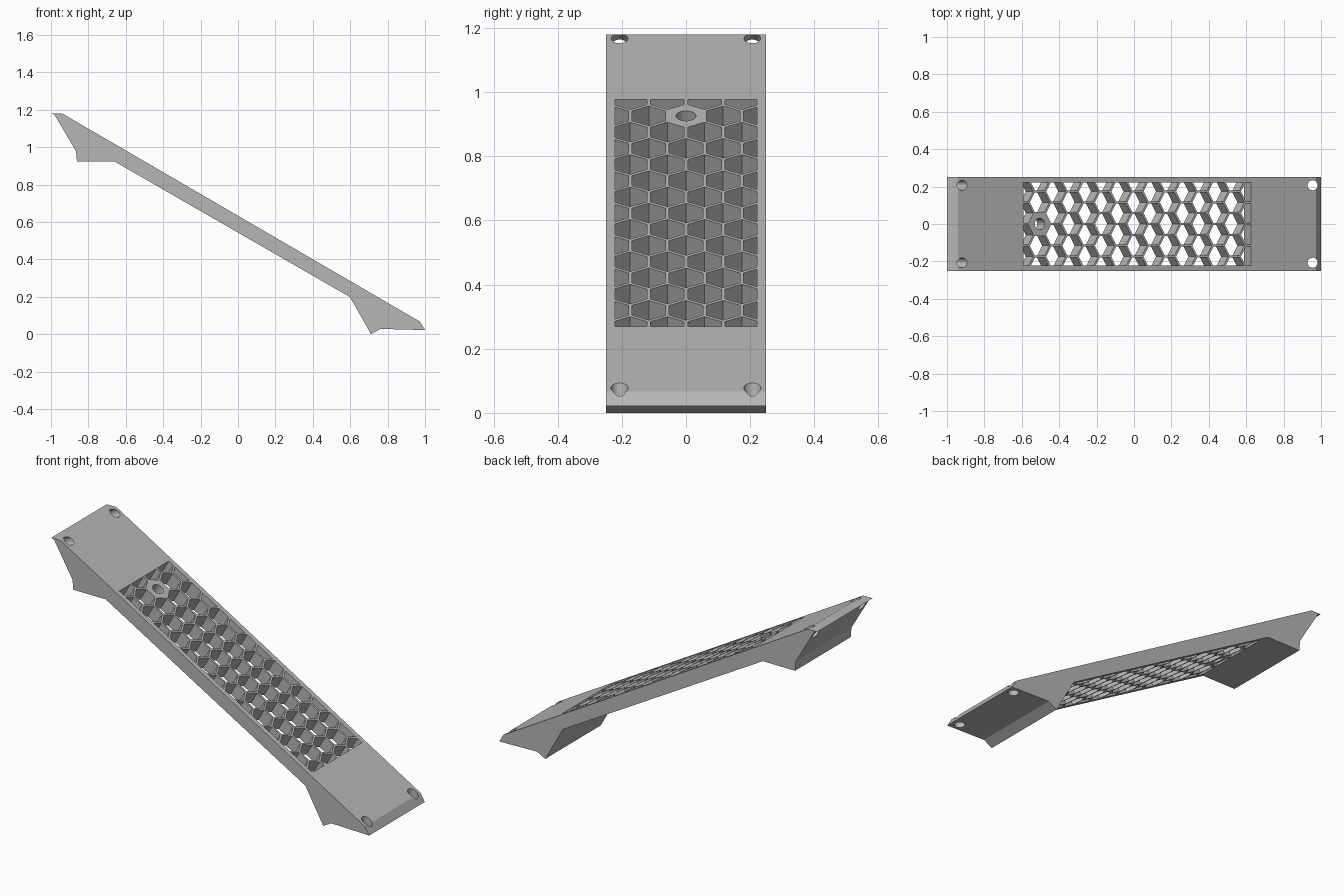
import bpy, bmesh
from math import radians, sin, cos, pi
from mathutils import Matrix, Vector

cube = bpy.data.objects.get("Cube")
if cube:
    bpy.data.objects.remove(cube, do_unlink=True)

HALF_WIDTH = 0.25
SLOPE = radians(30)
PITCH, WEB = 0.116, 0.011
ROW = PITCH * cos(SLOPE)
GRILLE_X, GRILLE_Y = 7 * ROW, 0.222

grey = bpy.data.materials.new("plain grey")
grey.use_nodes = True
colour = (0.47, 0.47, 0.47, 1)
grey.diffuse_color = colour
grey.node_tree.nodes["Principled BSDF"].inputs["Base Color"].default_value = colour


def make_object(name, bm):
    bmesh.ops.recalc_face_normals(bm, faces=bm.faces[:])
    mesh = bpy.data.meshes.new(name)
    bm.to_mesh(mesh)
    bm.free()
    obj = bpy.data.objects.new(name, mesh)
    mesh.materials.append(grey)
    bpy.context.collection.objects.link(obj)
    return obj


def extrude(bm, vector):
    """Extrude every face of a flat sheet into a closed solid."""
    result = bmesh.ops.extrude_face_region(bm, geom=bm.faces[:])
    verts = [v for v in result["geom"] if isinstance(v, bmesh.types.BMVert)]
    bmesh.ops.translate(bm, verts=verts, vec=vector)


def add_drill(bm, centre, angle, radius, depth):
    """Cylinder whose axis leans from vertical towards +x by the angle."""
    matrix = Matrix.Translation(centre) @ Matrix.Rotation(angle, 4, "Y")
    bmesh.ops.create_cone(bm, cap_ends=True, segments=32, radius1=radius,
                          radius2=radius, depth=depth, matrix=matrix)


# Sloping body with a foot at each end, as one side profile
profile = [(-1, 1.18), (-0.94, 1.18), (0.973, 0.067), (1, 0.022),
           (0.762, 0.028), (0.711, 0), (0.599, 0.198), (-0.658, 0.922),
           (-0.861, 0.922), (-0.866, 0.978), (-0.982, 1.174)]
bm = bmesh.new()
bm.faces.new([bm.verts.new((x, -HALF_WIDTH, z)) for x, z in profile])
extrude(bm, (0, 2 * HALF_WIDTH, 0))
body = make_object("sloping_bracket", bm)

# Honeycomb grille cells, trimmed to a rectangle, in the slope's own frame
bm = bmesh.new()
radius = (PITCH - WEB) / 2 / cos(SLOPE)
for row in range(-7, 8):
    for column in range(-3, 4):
        y = (column + 0.5 * (row % 2)) * PITCH
        if row == -6 and column == 0:
            continue  # solid cell around the middle screw hole
        bm.faces.new([bm.verts.new((row * ROW + radius * cos(i * pi / 3),
                                    y + radius * sin(i * pi / 3), 0.02))
                      for i in range(6)])
for side in (-1, 1):
    for limit in (Vector((side * GRILLE_X, 0, 0)), Vector((0, side * GRILLE_Y, 0))):
        bmesh.ops.bisect_plane(bm, geom=bm.verts[:] + bm.edges[:] + bm.faces[:],
                               plane_co=limit, plane_no=limit.normalized(),
                               clear_outer=True)
extrude(bm, (0, 0, -0.12))
add_drill(bm, (-6 * ROW, 0, -0.04), 0, 0.031, 0.13)
bm.transform(Matrix.Translation((0.019, 0, 0.6265)) @ Matrix.Rotation(SLOPE, 4, "Y"))

# Corner screw holes: square to the back face at the top, upright at the bottom
for y in (-0.207, 0.207):
    add_drill(bm, (-0.92, y, 1.167), 2 * SLOPE, 0.026, 0.2)
    add_drill(bm, (0.955, y, 0.06), 0, 0.027, 0.2)
cutter = make_object("hole_cutter", bm)
cutter.hide_render = True

# Cut all openings and tidy the shading
cut = body.modifiers.new("openings", "BOOLEAN")
cut.operation = "DIFFERENCE"
cut.solver = "EXACT"
cut.object = cutter
bpy.ops.object.select_all(action="DESELECT")
body.select_set(True)
bpy.context.view_layer.objects.active = body
bpy.ops.object.modifier_apply(modifier=cut.name)
bpy.data.objects.remove(cutter, do_unlink=True)
bpy.ops.object.shade_smooth_by_angle(angle=radians(25))
